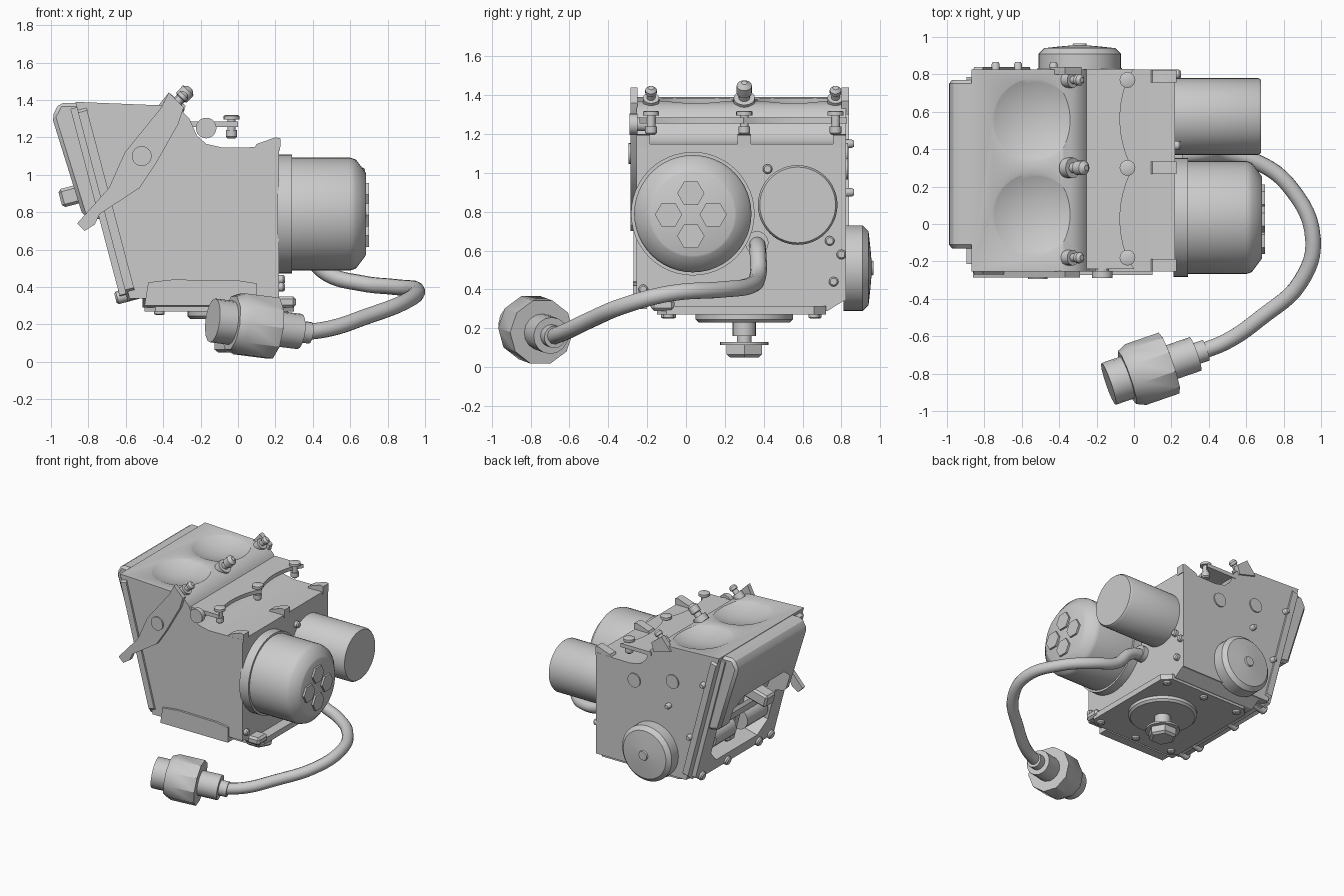
import bpy, bmesh, math
from mathutils import Vector, Matrix

if "Cube" in bpy.data.objects:
    bpy.data.objects.remove(bpy.data.objects["Cube"])

def finish(name, bm, angle=35, mat=None):
    bmesh.ops.recalc_face_normals(bm, faces=bm.faces)
    if mat:
        bm.transform(mat)
    me = bpy.data.meshes.new(name)
    bm.to_mesh(me)
    bm.free()
    for p in me.polygons:
        p.use_smooth = True
    me.set_sharp_from_angle(angle=math.radians(angle))
    ob = bpy.data.objects.new(name, me)
    bpy.context.collection.objects.link(ob)
    return ob

def prism(name, pts, axis, a, b, mat=None, bevel=0):
    """Extrude a 2D outline along an axis from a to b."""
    put = {'x': lambda p, t: (t, p[0], p[1]), 'y': lambda p, t: (p[0], t, p[1]),
           'z': lambda p, t: (p[0], p[1], t)}[axis]
    bm = bmesh.new()
    lo = [bm.verts.new(put(p, a)) for p in pts]
    hi = [bm.verts.new(put(p, b)) for p in pts]
    bm.faces.new(lo)
    bm.faces.new(hi)
    n = len(pts)
    for i in range(n):
        bm.faces.new((lo[i], lo[(i + 1) % n], hi[(i + 1) % n], hi[i]))
    if bevel:
        bmesh.ops.bevel(bm, geom=bm.edges[:], offset=bevel, segments=1, affect='EDGES')
    return finish(name, bm, 30, mat)

def box(name, x, y, z, mat=None, bevel=0):
    return prism(name, [(x[0], y[0]), (x[1], y[0]), (x[1], y[1]), (x[0], y[1])], 'z', z[0], z[1], mat, bevel)

def lathe(name, prof, origin, axis, n=40, mat=None):
    """Turn (distance, radius) rings around an axis, capped at both ends."""
    rot = Matrix.Translation(origin) @ Vector(axis).to_track_quat('Z', 'Y').to_matrix().to_4x4()
    bm = bmesh.new()
    rings = [[bm.verts.new((r * math.cos(2 * math.pi * i / n), r * math.sin(2 * math.pi * i / n), h))
              for i in range(n)] for h, r in prof]
    for a, b in zip(rings, rings[1:]):
        for i in range(n):
            bm.faces.new((a[i], a[(i + 1) % n], b[(i + 1) % n], b[i]))
    bm.faces.new(rings[0])
    bm.faces.new(rings[-1])
    return finish(name, bm, 35, mat @ rot if mat else rot)

def bolt(name, origin, axis, r=0.022, h=0.03):
    return lathe(name, [(-0.02, r), (h * .7, r), (h, r * .7)], origin, axis, 12)

def cut(obs, cutter):
    for ob in obs:
        m = ob.modifiers.new('cut', 'BOOLEAN')
        m.operation, m.solver, m.object = 'DIFFERENCE', 'EXACT', cutter
        bpy.context.view_layer.update()
        me = bpy.data.meshes.new_from_object(ob.evaluated_get(bpy.context.evaluated_depsgraph_get()))
        ob.modifiers.clear()
        ob.data = me
        me.set_sharp_from_angle(angle=math.radians(30))
    bpy.data.objects.remove(cutter)

YC = 0.285
# local frame of the slanted left face: X runs down the slope, Z points outward
d = Vector((0.255, 0, -0.967))
nrm = Vector((-0.967, 0, -0.255))
S = Matrix.Translation((-0.87, YC, 1.39)) @ Matrix((d, (0, -1, 0), nrm)).transposed().to_4x4()

# main housing
body = prism('housing', [(0.22, 0.34), (-0.58, 0.34), (-0.87, 1.39), (-0.38, 1.37), (-0.31, 1.35), (-0.26, 1.30),
                         (-0.22, 1.21), (-0.17, 1.165), (-0.08, 1.145), (0.22, 1.15)], 'y', -0.255, 0.825)
flange = prism('face_flange', [(.02, -.51), (0.06, -.555), (1.04, -.555), (1.1, -.48), (1.1, .48), (1.04, .555),
                               (0.06, .555), (.02, .51)], 'z', -0.05, 0.0, S)
rim = prism('face_rim', [(0.03, -.5), (1.06, -.5), (1.09, -.42), (1.09, .42), (1.06, .5), (0.03, .5)],
            'z', -0.01, 0.035, S)
hood = prism('face_hood', [(-0.80, 1.385), (-0.955, 1.385), (-0.995, 1.31), (-0.83, 0.78), (-0.62, 0.74)],
             'y', -0.13, 0.77, None, 0.02)
cut([body, flange, rim, hood],
    prism('opening_cutter', [(.38, -.25), (.46, -.36), (.9, -.36), (1.0, -.26), (1.0, .26), (.9, .36), (.46, .36),
                             (.38, .25)], 'z', -0.15, 0.4, S))

# shallow dished top recesses
for y in (0.05, 0.555):
    bm = bmesh.new()
    bmesh.ops.create_uvsphere(bm, u_segments=48, v_segments=64, radius=0.53)
    cut([body], finish('dish_cutter', bm, 35, Matrix.Translation((-0.52, y, 1.858))))

# mechanism inside the slanted opening
for i, v in enumerate((-0.2, 0.2)):
    lathe(f'inner_barrel_{i}', [(0, .12), (.15, .12), (.18, .085)], (0.54, v, -0.17), (0, 0, 1), 24, S)
    lathe(f'inner_roller_{i}', [(0, .085), (.26, .085)], (0.82, v - 0.13, -0.05), (0, 1, 0), 20, S)
    box(f'inner_block_{i}', (.64, .93), (v - .1, v + .1), (-.17, -.06), S, 0.03)
box('inner_bridge', (.64, .74), (-.35, .35), (-.17, 0.0), S, 0.02)
box('inner_spine', (.4, .98), (-.05, .05), (-.17, -.02), S, 0.02)
box('inner_peg', (.43, .53), (-.06, .06), (-.17, .21), S, 0.015)

# lower tapered pan, base plate and side skirt
prism('lower_pan', [(-0.255, 0.35), (0.825, 0.35), (0.73, 0.29), (-0.14, 0.29)], 'x', -0.51, 0.22)
prism('base_plate', [(-0.5, -.1), (-0.44, -.15), (0.24, -.15), (0.3, -.1), (0.3, .66), (0.24, .72), (-0.44, .72),
                     (-0.5, .66)], 'z', 0.27, 0.315)
prism('side_skirt', [(-0.5, .3), (0.1, .3), (0.1, .42), (0, .435), (-0.35, .44), (-0.48, .425)], 'y', -0.272, -0.2)
for i, (x, y) in enumerate([(-.42, -.08), (-.1, -.1), (.24, -.09), (.24, .66), (-.1, .67), (-.42, .66)]):
    bolt(f'base_bolt_{i}', (x, y, 0.27), (0, 0, -1), .028, .02)
lathe('base_disc', [(0, .25), (.03, .25), (.045, .235)], (-0.02, 0.3, 0.275), (0, 0, -1), 40)
lathe('drain_stem', [(0, .06), (.1, .06), (.1, .038), (.16, .038)], (-0.02, 0.3, 0.26), (0, 0, -1), 20)
lathe('drain_washer', [(0, .125), (.015, .125)], (-0.02, 0.3, 0.13), (0, 0, -1), 28)
lathe('drain_nut', [(0, .105), (.055, .105), (.07, .085)], (-0.02, 0.3, 0.12), (0, 0, -1), 6)

# large round motor cover with hexagon pads
lathe('motor_cover', [(0, .318), (.08, .318), (.08, .302), (.39, .302), (.42, .292), (.47, .225), (.475, .215)],
      (0.21, 0.035, 0.79), (1, 0, 0), 48)
for i in range(4):
    a = i * math.pi / 2
    lathe(f'hex_pad_{i}', [(0, .07), (.025, .07)],
          (0.675, 0.025 + .115 * math.cos(a), 0.785 + .11 * math.sin(a)), (1, 0, 0), 6)

# second plain cylinder and back cap
lathe('side_canister', [(0, .205), (.455, .205), (.47, .195)], (0.21, 0.575, 0.835), (1, 0, 0), 48)
lathe('back_cap', [(0, .22), (.1, .22), (.13, .19), (.14, .1), (.145, .04), (.155, .035)],
      (-0.29, 0.81, 0.51), (0, 1, 0), 40)

# cable and plug
cu = bpy.data.curves.new('cable', 'CURVE')
cu.dimensions, cu.bevel_depth, cu.bevel_resolution, cu.use_fill_caps = '3D', 0.043, 4, True
sp = cu.splines.new('BEZIER')
path = [(.2, .365, .64), (.34, .37, .6), (.48, .37, .47), (.66, .33, .42), (.84, .19, .4), (.957, -.08, .38),
        (.89, -.31, .32), (.68, -.5, .24), (.5, -.625, .18), (.34, -.69, .155)]
sp.bezier_points.add(len(path) - 1)
for bp, co in zip(sp.bezier_points, path):
    bp.co = co
    bp.handle_left_type = bp.handle_right_type = 'AUTO'
sp.resolution_u = 6
bpy.context.collection.objects.link(bpy.data.objects.new('cable', cu))
lathe('cable_socket', [(0, .06), (.06, .06)], (0.2, 0.365, 0.64), (1, 0, 0), 20)
ax, o = (-.94, -.325, .12), (.385, -.675, .155)
lathe('plug_neck', [(0, .058), (.09, .058)], o, ax, 16)
lathe('plug_ring', [(.06, .095), (.22, .095)], o, ax, 16)
lathe('plug_collar', [(.21, .172), (.4, .172), (.45, .15)], o, ax, 10)
lathe('plug_tip', [(.43, .118), (.555, .118)], o, ax, 16)

# front side arm and matching rear ear
prism('side_arm', [(-.86, .74), (-.82, .70), (-.765, .735), (-.74, .79), (-.525, .93), (-.445, 1.05), (-.32, 1.27),
                   (-.29, 1.36), (-.37, 1.44), (-.41, 1.36), (-.605, 1.12), (-.69, .93)], 'y', -0.285, -0.25)
prism('rear_ear', [(-.45, 1.34), (-.3, 1.3), (-.28, 1.37), (-.37, 1.44)], 'y', 0.8, 0.84)
lathe('arm_pivot', [(0, .053), (.045, .053)], (-0.515, -0.25, 1.1), (0, -1, 0), 24)
lathe('side_knob', [(0, .035), (.06, .035), (.06, .055), (.1, .055)], (-0.17, -0.19, 1.25), (0, -1, 0), 20)
for i, (x, z) in enumerate([(-.12, 1.02), (-.46, 1.1)]):
    lathe(f'rear_plug_{i}', [(0, .055), (.025, .055)], (x, 0.81, z), (0, 1, 0), 24)

# lobed upper ledge with bolts
lobes = []
for i in range(25):
    t = i / 24
    lobes.append((-0.075 * abs(math.sin(2 * math.pi * t)) ** .7, -0.24 + 1.07 * t))
prism('upper_ledge', [(-0.27, -0.24)] + lobes + [(-0.27, 0.83)], 'z', 1.255, 1.285)
for i, y in enumerate((-.18, .3, .77)):
    lathe(f'ledge_bolt_{i}', [(-.09, .02), (-.08, .03), (-.045, .03), (-.045, .022), (.01, .022), (.01, .042),
                              (.03, .042), (.035, .03)], (-0.035, y, 1.285), (0, 0, 1), 16)
    big = 1.3 if i == 1 else 1.0
    lathe(f'top_fitting_{i}', [(0, .042 * big), (.05, .042 * big), (.05, .022 * big), (.08, .022 * big),
                               (.085, .03 * big), (.105 * big, .03 * big), (.12 * big, .015)],
          (-0.36, y, 1.35), (.65, 0, .7), 16)
    # raised pads along the deck's outer edge
    yb = (-.22, .3, .79)[i]
    prism(f'deck_boss_{i}', [(.08, 1.13), (.225, 1.13), (.228, 1.195), (.2, 1.2), (.1, 1.165)], 'y', yb - .034, yb + .034)

# small bolts on the outside walls
for i, (y, z) in enumerate([(.42, 1.02), (.74, .65), (.76, .44), (-.22, .4), (.8, .58)]):
    bolt(f'right_bolt_{i}', (0.22, y, z), (1, 0, 0), .025, .03)
for i, (x, z) in enumerate([(-.74, 1.15), (-.62, .7), (-.43, .9)]):
    bolt(f'back_bolt_{i}', (x, 0.825, z), (0, 1, 0), .022, .04)
for i, v in enumerate((-.42, -.1, .3, .45)):
    lathe(f'face_bolt_{i}', [(-.06, .035), (.05, .035), (.06, .025)], (1.07, v, 0), (0, 0, 1), 12, S)
box('corner_lug', (.18, .31), (-.18, -.06), (.29, .35), None, .015)
